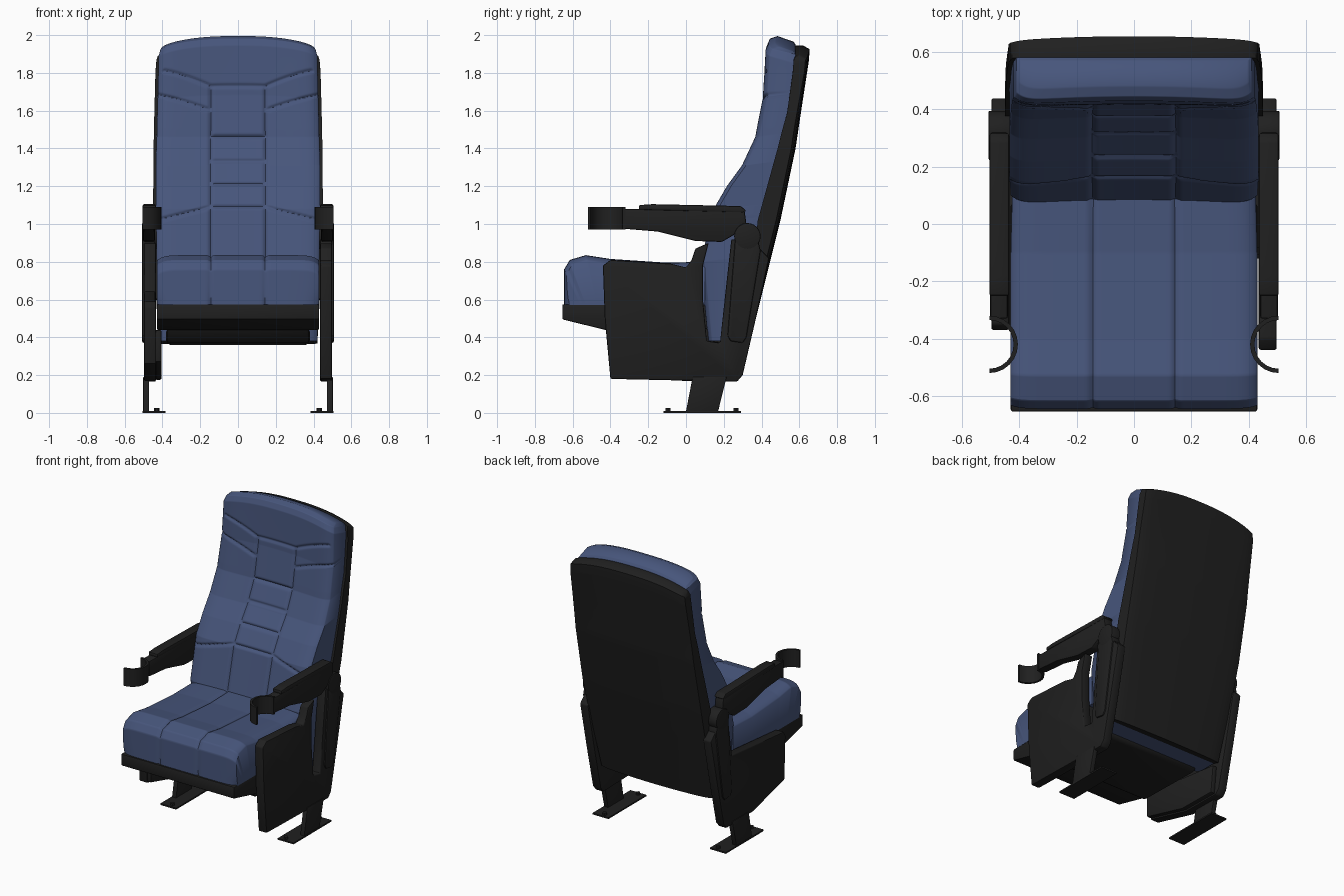
import bpy, bmesh, math
from mathutils import Vector

if "Cube" in bpy.data.objects:
    bpy.data.objects.remove(bpy.data.objects["Cube"])


def material(name, rgb):
    m = bpy.data.materials.new(name)
    m.diffuse_color = (*rgb, 1)
    m.use_nodes = True
    m.node_tree.nodes["Principled BSDF"].inputs["Base Color"].default_value = m.diffuse_color
    return m


BLUE = material("blue fabric", (0.063, 0.092, 0.2))
BLACK = material("black plastic", (0.0145, 0.0145, 0.0145))


def finish(name, bm, mat, bevel=0.0, angle=35):
    bmesh.ops.recalc_face_normals(bm, faces=bm.faces)
    me = bpy.data.meshes.new(name)
    bm.to_mesh(me)
    bm.free()
    ob = bpy.data.objects.new(name, me)
    bpy.context.collection.objects.link(ob)
    me.materials.append(mat)
    bpy.context.view_layer.objects.active = ob
    ob.select_set(True)
    if bevel:
        b = ob.modifiers.new("bevel", "BEVEL")
        b.width, b.segments, b.limit_method = bevel, 2, "ANGLE"
        bpy.ops.object.modifier_apply(modifier="bevel")
    bpy.ops.object.shade_smooth_by_angle(angle=math.radians(angle))
    ob.select_set(False)
    return ob


def prism(name, pts, a, b, mat=BLACK, axis="x", bevel=0.008):
    """Extrude an outline: (y,z) points along x, or (x,y) points along z."""
    bm = bmesh.new()
    place = (lambda p, h: (h, *p)) if axis == "x" else (lambda p, h: (*p, h))
    lo = [bm.verts.new(place(p, a)) for p in pts]
    hi = [bm.verts.new(place(p, b)) for p in pts]
    bm.faces.new(lo)
    bm.faces.new(hi)
    for i in range(len(pts)):
        j = (i + 1) % len(pts)
        bm.faces.new((lo[i], lo[j], hi[j], hi[i]))
    return finish(name, bm, mat, bevel)


def seg_dist(p, a, b):
    d = b - a
    t = max(0, min(1, (p - a).dot(d) / d.length_squared))
    return (p - a - d * t).length


def padded(name, stations, mat, rows, cols, dish=0.0, curve=0.0, edge=0.04,
           arch=0.0, seams=()):
    """Loft between a face line and a rear line; stations: face y,z, rear y,z, half width."""
    st = [Vector(s) for s in stations]
    length = [0]
    for s, e in zip(st, st[1:]):
        length.append(length[-1] + math.hypot(e[0] - s[0], e[1] - s[1]))
    seams = [(Vector(a), Vector(b)) for a, b in seams]
    bm = bmesh.new()
    face, rear = [], []
    # even rows plus the stations themselves, so corners stay crisp
    stops = sorted({round(length[-1] * i / rows, 4) for i in range(rows + 1)}
                   | {round(v, 4) for v in length})
    for d in stops:
        k = max(i for i in range(len(st) - 1) if length[i] <= d + 1e-4)
        f = (d - length[k]) / (length[k + 1] - length[k])
        y, z, qy, qz, w = st[k].lerp(st[k + 1], min(1, max(0, f)))
        dy, dz = qy - y, qz - z
        n = math.hypot(dy, dz)
        fr, rr = [], []
        for j in range(cols + 1):
            u = math.sin(math.pi / 2 * (2 * j / cols - 1)) * 0.3 + 0.7 * (2 * j / cols - 1)
            x = u * w
            inset = dish * (1 - u * u) + curve * u * u + edge * abs(u) ** 14
            groove = 0
            for a, b in seams:
                groove = max(groove, 1 - seg_dist(Vector((abs(x), z)), a, b) / 0.014)
            inset = min(inset + 0.012 * groove, n * 0.9)
            drop = arch * abs(u) ** 2.5 * max(0, min(1, (z - 1.5) / 0.4))
            fr.append(bm.verts.new((x, y + dy / n * inset, z + dz / n * inset - drop)))
            rr.append(bm.verts.new((x, qy, qz - drop)))
        face.append(fr)
        rear.append(rr)
    for i in range(len(face) - 1):
        for g in (face, rear):
            for j in range(cols):
                bm.faces.new((g[i][j], g[i][j + 1], g[i + 1][j + 1], g[i + 1][j]))
        for j in (0, cols):
            bm.faces.new((face[i][j], rear[i][j], rear[i + 1][j], face[i + 1][j]))
    for i in (0, -1):
        for j in range(cols):
            bm.faces.new((face[i][j], face[i][j + 1], rear[i][j + 1], rear[i][j]))
    return finish(name, bm, mat, angle=55)


# Back cushion with stitched seams
S = 0.145
back_seams = [((S, 0.8), (S, 1.73)), ((0, 1.73), (S, 1.73)), ((S, 1.73), (0.39, 1.85)),
              ((S, 1.6), (0.43, 1.71)), ((0, 1.09), (S, 1.09)), ((S, 1.09), (0.42, 1.02))]
back_seams += [((0, z), (S, z)) for z in (1.21, 1.33, 1.46)]
padded("back_cushion", [
    (0.11, 0.38, 0.27, 0.38, 0.42), (0.07, 0.80, 0.37, 0.83, 0.43),
    (0.14, 1.08, 0.41, 1.10, 0.435), (0.21, 1.20, 0.44, 1.22, 0.435),
    (0.29, 1.31, 0.47, 1.33, 0.435), (0.36, 1.46, 0.52, 1.48, 0.43),
    (0.40, 1.68, 0.56, 1.70, 0.425), (0.415, 1.95, 0.585, 1.90, 0.42),
    (0.43, 1.985, 0.58, 1.95, 0.41), (0.47, 2.0, 0.57, 1.965, 0.40)],
    BLUE, 220, 110, dish=0.015, edge=0.03, arch=0.052, seams=back_seams)

# Back shell
padded("back_shell", [
    (0.335, 0.36, 0.27, 0.38, 0.42), (0.45, 0.82, 0.36, 0.82, 0.445),
    (0.50, 1.02, 0.38, 1.02, 0.45), (0.58, 1.40, 0.485, 1.40, 0.447),
    (0.61, 1.60, 0.535, 1.60, 0.443), (0.65, 1.86, 0.565, 1.85, 0.437),
    (0.655, 1.925, 0.57, 1.92, 0.432), (0.62, 1.945, 0.58, 1.945, 0.425)],
    BLACK, 30, 24, curve=0.015, edge=0.008, arch=0.055)

# Seat cushion, rolled over the front edge
padded("seat_cushion", [
    (-0.645, 0.57, -0.60, 0.57, 0.43), (-0.645, 0.76, -0.56, 0.57, 0.43),
    (-0.615, 0.81, -0.53, 0.57, 0.43), (-0.53, 0.835, -0.48, 0.57, 0.43),
    (-0.40, 0.815, -0.38, 0.57, 0.43), (-0.10, 0.795, -0.10, 0.57, 0.43),
    (0.10, 0.80, 0.10, 0.57, 0.425)],
    BLUE, 70, 90, edge=0.03, seams=[((S, 0.5), (S, 1.0))])

# Seat pan: rim with a narrower tub below
prism("seat_rim", [(-0.655, 0.575), (-0.655, 0.495), (-0.43, 0.44), (0.07, 0.44),
                   (0.07, 0.575)], -0.43, 0.43)
prism("seat_tub", [(-0.42, 0.45), (-0.34, 0.37), (0.14, 0.36), (0.20, 0.45)],
      -0.38, 0.38, bevel=0.02)

# Side panels: the right one is tall and slotted, the left one is low
prism("right_side_panel", [
    (-0.40, 0.18), (0.27, 0.165), (0.30, 0.20), (0.37, 0.50), (0.44, 0.82), (0.36, 0.90),
    (0.24, 0.92), (0.21, 0.65), (0.18, 0.37), (0.11, 0.38), (0.09, 0.60), (0.09, 0.78),
    (0.12, 0.90), (0.05, 0.87), (0.03, 0.81), (0.0, 0.77), (-0.08, 0.79), (-0.40, 0.81),
    (-0.44, 0.78), (-0.43, 0.50)], 0.435, 0.498)
prism("left_side_panel", [
    (-0.36, 0.26), (-0.02, 0.17), (0.27, 0.165), (0.30, 0.20), (0.37, 0.50), (0.44, 0.82),
    (0.36, 0.90), (0.25, 0.90), (0.21, 0.64), (-0.35, 0.59), (-0.37, 0.56)],
    -0.498, -0.435)
prism("left_panel_liner", [(-0.36, 0.27), (-0.02, 0.18), (0.26, 0.175), (0.28, 0.36),
                           (-0.36, 0.44)], -0.44, -0.405)

for side, s in (("right", 1), ("left", -1)):
    # Hinge post and pivot
    prism(side + "_post", [(0.22, 0.41), (0.235, 0.38), (0.30, 0.37), (0.32, 0.40),
                           (0.395, 0.86), (0.38, 0.92), (0.26, 0.92)], s * 0.44, s * 0.507)
    prism(side + "_pivot", [(0.325 + 0.07 * math.cos(i * math.pi / 12),
                             0.935 + 0.07 * math.sin(i * math.pi / 12)) for i in range(24)],
          s * 0.43, s * 0.508, bevel=0.006)
    # Armrest with top pad
    prism(side + "_armrest", [(-0.33, 1.08), (-0.33, 0.975), (-0.15, 0.96), (0.05, 0.91),
                              (0.19, 0.905), (0.25, 0.94), (0.32, 1.0), (0.31, 1.07)],
          s * 0.44, s * 0.502)
    prism(side + "_arm_pad", [(-0.25, 1.075), (-0.25, 1.10), (-0.18, 1.105), (0.29, 1.095),
                              (0.32, 1.07), (0.30, 1.06)], s * 0.435, s * 0.505)
    # Half-ring cup holder
    arc = [math.radians(90 + 15 * i) for i in range(13)]
    ring = [(0.1 * math.cos(a), 0.1 * math.sin(a)) for a in arc]
    ring += [(0.085 * math.cos(a), 0.085 * math.sin(a)) for a in reversed(arc)]
    prism(side + "_cup_holder", [(s * (0.505 + x), y - 0.42) for x, y in ring],
          0.97, 1.09, axis="z", bevel=0)
    # Leg, floor plate and bolts
    prism(side + "_leg", [(0.0, 0.008), (0.17, 0.008), (0.215, 0.19), (0.035, 0.19)],
          s * 0.47, s * 0.502, bevel=0.004)
    prism(side + "_foot_plate", [(-0.12, 0), (0.29, 0), (0.29, 0.01), (-0.12, 0.01)],
          s * 0.385, s * 0.505, bevel=0)
    for n, y in enumerate((-0.095, 0.265)):
        prism(f"{side}_bolt_{n + 1}", [(s * 0.43 + 0.015 * math.cos(i * math.pi / 3),
                                        y + 0.015 * math.sin(i * math.pi / 3)) for i in range(6)],
              0.005, 0.025, axis="z", bevel=0)
